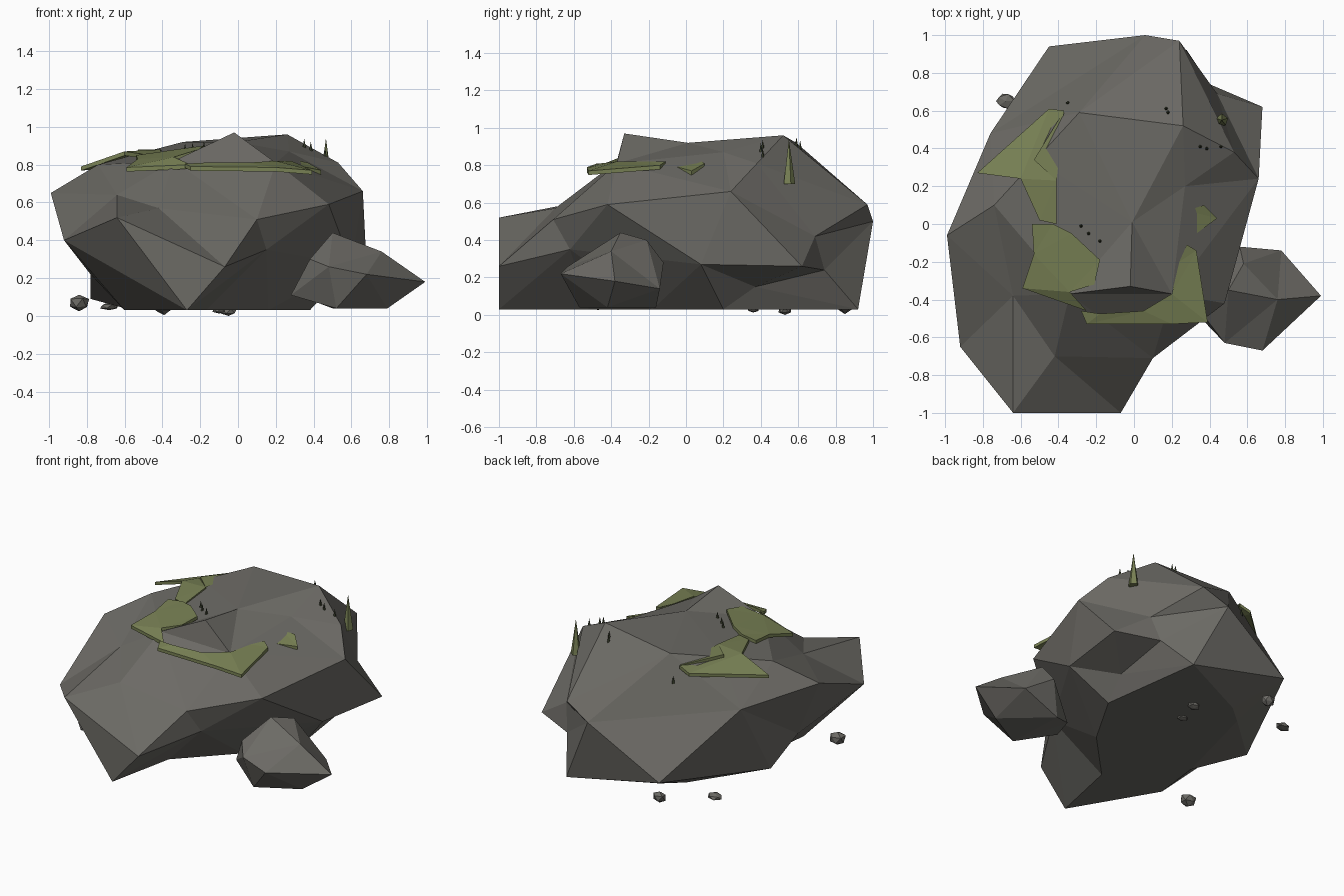
import bpy, bmesh, math, random
from mathutils import Vector
from mathutils.bvhtree import BVHTree

if "Cube" in bpy.data.objects:
    bpy.data.objects.remove(bpy.data.objects["Cube"])

random.seed(4)


def material(name, color):
    m = bpy.data.materials.new(name)
    m.diffuse_color = (*color, 1)
    m.use_nodes = True
    m.node_tree.nodes["Principled BSDF"].inputs["Base Color"].default_value = m.diffuse_color
    return m


STONE = material("stone", (0.15, 0.145, 0.13))
MOSS = material("moss", (0.19, 0.22, 0.09))
DARK = material("dark_grass", (0.05, 0.06, 0.03))


def finish(name, bm, mat):
    bmesh.ops.recalc_face_normals(bm, faces=bm.faces[:])
    me = bpy.data.meshes.new(name)
    bm.to_mesh(me)
    bm.free()
    me.materials.append(mat)
    ob = bpy.data.objects.new(name, me)
    bpy.context.collection.objects.link(ob)
    return ob


def rock(name, points, centre, stretch):
    """Facet the corners as a hull on a sphere, then move them to their real places."""
    bm = bmesh.new()
    pairs = []
    for p in points:
        p = Vector(p)
        d = p - Vector(centre)
        d = Vector([d[i] / stretch[i] for i in range(3)]).normalized()
        pairs.append((bm.verts.new(d), p))
    bmesh.ops.convex_hull(bm, input=bm.verts[:])
    for v, p in pairs:
        v.co = p
    return finish(name, bm, STONE)


# Main rock: crown, shoulders, belt, underside
main = rock("main_rock", [
    (-.02, -.33, .97), (-.01, .01, .92), (.26, .52, .96), (-.29, .59, .92),
    (-.52, .34, .86), (.53, .38, .81), (.27, .2, .87), (-.34, -.37, .82), (.2, -.37, .81),
    (-.74, .1, .8), (-.64, -.38, .64), (-.42, -.7, .57), (.48, -.42, .59),
    (.66, .24, .66), (.24, .97, .59), (.06, 1, .5), (-.76, .48, .61),
    (-.99, -.06, .65), (-.92, -.65, .4), (-.64, -1, .52), (-.07, -1, .26),
    (.1, -.71, .51), (.15, -.62, .35), (.68, .62, .26), (.44, .69, .42), (.4, .74, .24),
    (.6, .08, .27), (-.45, .94, .19), (-.78, -.12, .22), (-.78, .18, .09), (.42, .37, .15),
    (-.27, -1, .03), (-.17, -.52, .03), (.16, -.18, .03), (.38, .2, .03),
    (.28, .92, .03), (-.26, .66, .03), (-.39, .55, .03), (-.56, -.11, .03), (-.6, -.44, .03),
], (-.13, 0, .42), (.85, 1, .5))

# Side boulder
rock("side_boulder", [
    (.5, -.35, .44), (.58, -.21, .4), (.76, -.4, .34), (.99, -.38, .18),
    (.68, -.67, .22), (.48, -.63, .26), (.38, -.5, .3), (.28, -.42, .11),
    (.78, -.14, .14), (.56, -.12, .28), (.79, -.42, .04), (.52, -.57, .04),
    (.5, -.16, .04), (.34, -.25, .1),
], (.6, -.38, .2), (.3, .26, .2))

# Loose pebbles
for i, (x, y, z, r, h) in enumerate([
        (-.84, -.47, .068, .06, .048), (-.68, .65, .05, .052, .022), (-.39, .85, .045, .05, .038),
        (-.05, .53, .025, .045, .025), (-.1, .36, .03, .04, .02)]):
    bm = bmesh.new()
    bmesh.ops.create_icosphere(bm, subdivisions=1, radius=1)
    for v in bm.verts:
        k = random.uniform(.85, 1.1)
        v.co = Vector((x + v.co.x * r * k, y + v.co.y * r * .85 * k, max(0, z + v.co.z * h * k)))
    finish(f"pebble_{i + 1}", bm, STONE)


def moss(name, rim, thick=.022):
    """A thin slab whose outline drapes over the rock."""
    bm = bmesh.new()
    f = bm.faces.new([bm.verts.new(p) for p in rim])
    tris = bmesh.ops.triangulate(bm, faces=[f])["faces"]
    ext = bmesh.ops.extrude_face_region(bm, geom=tris, use_keep_orig=True)["geom"]
    for v in ext:
        if isinstance(v, bmesh.types.BMVert):
            v.co.z -= thick
    finish(name, bm, MOSS)


# Moss ring around the crown
moss("moss_back_left", [
    (-.83, .27, .79), (-.6, .24, .87), (-.5, .02, .855), (-.41, 0, .855), (-.41, .23, .88),
    (-.53, .34, .88), (-.37, .6, .86), (-.45, .61, .83)])
moss("moss_left", [
    (-.54, 0, .85), (-.43, 0, .865), (-.33, -.05, .88), (-.18, -.19, .9), (-.21, -.32, .88),
    (-.34, -.36, .84), (-.25, -.46, .8), (-.59, -.34, .785), (-.53, -.16, .83)])
moss("moss_front", [
    (-.28, -.46, .805), (-.18, -.475, .81), (.05, -.46, .81), (.2, -.37, .82), (.24, -.2, .82),
    (.28, -.11, .82), (.33, -.14, .8), (.39, -.52, .77), (.2, -.53, .785), (-.25, -.53, .79)])
moss("moss_right", [
    (.28, .07, .83), (.37, .1, .81), (.44, .03, .77), (.29, -.08, .8)])

# Grass spikes, planted on the rock surface
bpy.context.view_layer.update()
tree = BVHTree.FromObject(main, bpy.context.evaluated_depsgraph_get())


def spike(name, x, y, r, h, mat, base=None):
    if base is None:
        base = tree.ray_cast(Vector((x, y, 3)), Vector((0, 0, -1)))[0].z - .01
    bm = bmesh.new()
    bmesh.ops.create_cone(bm, cap_ends=True, segments=5, radius1=r, radius2=0, depth=h)
    bmesh.ops.translate(bm, verts=bm.verts[:], vec=(x, y, base + h / 2))
    finish(name, bm, mat)


spike("tall_grass", .465, .55, .034, .24, MOSS, .7)
for i, (x, y) in enumerate([(-.35, .64), (.17, .61), (.18, .59), (.35, .41), (.385, .4),
                            (.46, .41), (-.28, -.01), (-.24, -.05), (-.18, -.09)]):
    spike(f"small_grass_{i + 1}", x, y, .011, .055, DARK)
